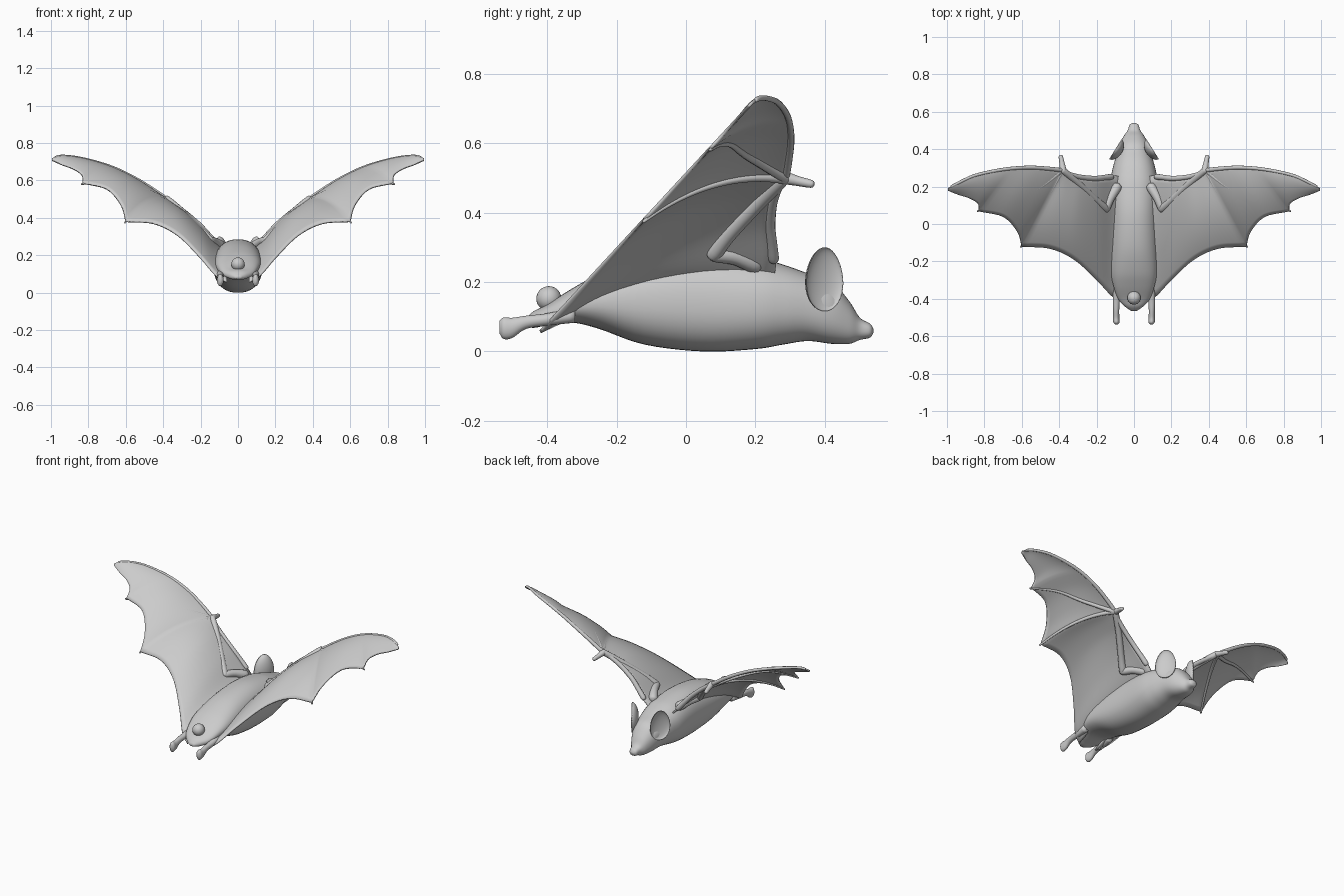
import bpy, bmesh, math
from mathutils import Vector

cube = bpy.data.objects.get("Cube")
if cube:
    bpy.data.objects.remove(cube)

grey = bpy.data.materials.new("plain grey")
grey.use_nodes = True
grey.diffuse_color = (0.6, 0.6, 0.6, 1)
grey.node_tree.nodes["Principled BSDF"].inputs["Base Color"].default_value = (0.6, 0.6, 0.6, 1)


def finish(bm, name, mirror=False):
    bmesh.ops.recalc_face_normals(bm, faces=bm.faces)
    mesh = bpy.data.meshes.new(name)
    bm.to_mesh(mesh)
    bm.free()
    mesh.materials.append(grey)
    mesh.shade_smooth()
    obj = bpy.data.objects.new(name, mesh)
    bpy.context.collection.objects.link(obj)
    if mirror:
        obj.modifiers.new("mirror", 'MIRROR').use_mirror_merge = False
    return obj


def spline(pts, s, breaks=()):
    """Smooth curve through pts at parameter s, with sharp corners at breaks."""
    i = min(int(s), len(pts) - 2)
    t = s - i
    a, b = pts[i], pts[i + 1]
    prev = pts[i - 1] if i > 0 and i not in breaks else a * 2 - b
    nxt = pts[i + 2] if i + 2 < len(pts) and i + 1 not in breaks else b * 2 - a
    m0, m1 = (b - prev) / 2, (nxt - a) / 2
    d = b - a
    return a + m0 * t + (d * 3 - m0 * 2 - m1) * t**2 + (m0 + m1 - d * 2) * t**3


def loft(name, sections, steps=5, sides=24, axis=None, power=1.0, mirror=True):
    """Skin elliptical sections (x, y, z, half width, half height)."""
    bm = bmesh.new()
    secs = [Vector(s) for s in sections]
    count = (len(secs) - 1) * steps
    rows = [spline(secs, k / steps) for k in range(count + 1)]
    rings = []
    for k, row in enumerate(rows):
        along = axis or (Vector(rows[min(k + 1, count)][:3]) - Vector(rows[max(k - 1, 0)][:3])).normalized()
        side = along.cross(Vector((0, 0, 1))).normalized()
        up = side.cross(along)
        ring = []
        for j in range(sides):
            a = math.tau * j / sides
            c, s = math.cos(a), math.sin(a)
            c, s = (math.copysign(abs(v)**power, v) for v in (c, s))
            ring.append(bm.verts.new(Vector(row[:3]) + side * c * row[3] + up * s * row[4]))
        rings.append(ring)
    for r, q in zip(rings, rings[1:]):
        for j in range(sides):
            bm.faces.new((r[j - 1], r[j], q[j], q[j - 1]))
    bm.faces.new(rings[0])
    bm.faces.new(rings[-1])
    return finish(bm, name, mirror)


def bone(name, path, radius, tip):
    """Tapered limb with rounded ends."""
    n = len(path) - 1
    secs = [(*p, *[radius + (tip - radius) * k / n] * 2) for k, p in enumerate(path)]
    a, b = Vector(path[0]), Vector(path[-1])
    da, db = (a - Vector(path[1])).normalized(), (b - Vector(path[-2])).normalized()
    start = (*(a + da * radius * 0.7), radius * 0.25, radius * 0.25)
    end = (*(b + db * tip * 0.7), tip * 0.25, tip * 0.25)
    return loft(name, [start] + secs + [end], steps=4, sides=12)


def ball(name, centre, radii, mirror=False):
    bm = bmesh.new()
    bmesh.ops.create_uvsphere(bm, u_segments=24, v_segments=14, radius=1)
    for v in bm.verts:
        v.co = Vector([c + r * q for c, r, q in zip(centre, radii, v.co)])
    return finish(bm, name, mirror)


# Body and head: y, half width, bottom, top
profile = [(-.465, .015, .075, .09), (-.44, .05, .068, .115), (-.4, .085, .075, .135),
           (-.33, .11, .083, .18), (-.25, .125, .065, .222), (-.12, .13, .02, .265),
           (.05, .13, 0, .285), (.2, .13, .007, .27), (.28, .118, .02, .25),
           (.35, .1, .03, .225), (.42, .08, .022, .2), (.47, .055, .022, .145),
           (.5, .034, .033, .098), (.53, .024, .04, .08), (.54, .008, .055, .065)]
loft("body", [(0, y, (lo + hi) / 2, w, (hi - lo) / 2) for y, w, lo, hi in profile],
     sides=40, axis=Vector((0, 1, 0)), power=0.88, mirror=False)
ball("tail_knob", (0, -.395, .152), (.036, .036, .036))

# Wing membrane: leading edge and scalloped trailing edge
lead = [Vector(p) for p in [
    (.06, .25, .2), (.12, .26, .265), (.2, .25, .355), (.28, .255, .425), (.34, .27, .47),
    (.38, .29, .5), (.46, .3, .555), (.55, .305, .61), (.65, .3, .66), (.75, .285, .695),
    (.86, .258, .722), (.95, .215, .73), (.995, .19, .715)]]
trail = [Vector((x, y, .51 + 1.08 * y)) for x, y in [
    (.06, -.42), (.12, -.385), (.2, -.3), (.32, -.19), (.45, -.13), (.6, -.12), (.625, -.04),
    (.7, .04), (.83, .07), (.835, .11), (.88, .14), (.94, .16), (.995, .182)]]


def wing(s, v):
    a, b = spline(lead, s), spline(trail, s, (5, 8))
    lift = min(.1 * (b - a).length, .045) * 4 * v * (1 - v)
    return a.lerp(b, v) + Vector((0, 0, lift))


bm = bmesh.new()
grid = [[bm.verts.new(wing(i / 5, j / 16)) for j in range(17)] for i in range(61)]
for r, q in zip(grid, grid[1:]):
    for j in range(16):
        bm.faces.new((r[j], r[j + 1], q[j + 1], q[j]))
membrane = finish(bm, "wing_membranes", True)
solid = membrane.modifiers.new("thickness", 'SOLIDIFY')
solid.thickness, solid.offset = .009, 0

# Wing bones: leading edge, two fingers, arm and thumb
drop = Vector((.003, 0, -.005))
bone("leading_edges", [wing(k / 2, .012) for k in range(2, 24)], .015, .007)
for name, end in (("inner_fingers", 5), ("outer_fingers", 8)):
    bone(name, [wing(5 + (end - 5) * t / 8, t / 8) + drop for t in range(9)], .013, .005)
bone("upper_arms", [(.09, .2, .25), (.125, .14, .272), (.15, .08, .278)], .026, .02)
bone("forearms", [(.15, .08, .278), (.2, .125, .335), (.29, .21, .425), (.378, .285, .5)], .021, .017)
bone("thumbs", [(.378, .285, .5), (.385, .325, .49), (.392, .362, .482)], .017, .011)

# Hind legs with deepened feet
loft("hind_legs", [(.09, -.32, .105, .022, .022), (.094, -.4, .092, .019, .018),
                   (.095, -.46, .084, .016, .019), (.095, -.5, .068, .017, .029),
                   (.094, -.525, .067, .017, .031), (.094, -.537, .07, .007, .018)],
     sides=16, axis=Vector((0, 1, 0)))

# Cupped ears: the outward half of each ellipsoid is folded inward
bm = bmesh.new()
bmesh.ops.create_uvsphere(bm, u_segments=32, v_segments=20, radius=1)
turn = math.radians(32)
for v in bm.verts:
    x, y, z = v.co
    depth = x * .04 if x < 0 else x * -.022
    width = y * .062 * (1 - .12 * z)
    v.co = (.1 + depth * math.cos(turn) - width * math.sin(turn),
            .4 + depth * math.sin(turn) + width * math.cos(turn), .208 + z * .092)
finish(bm, "ears", True)
